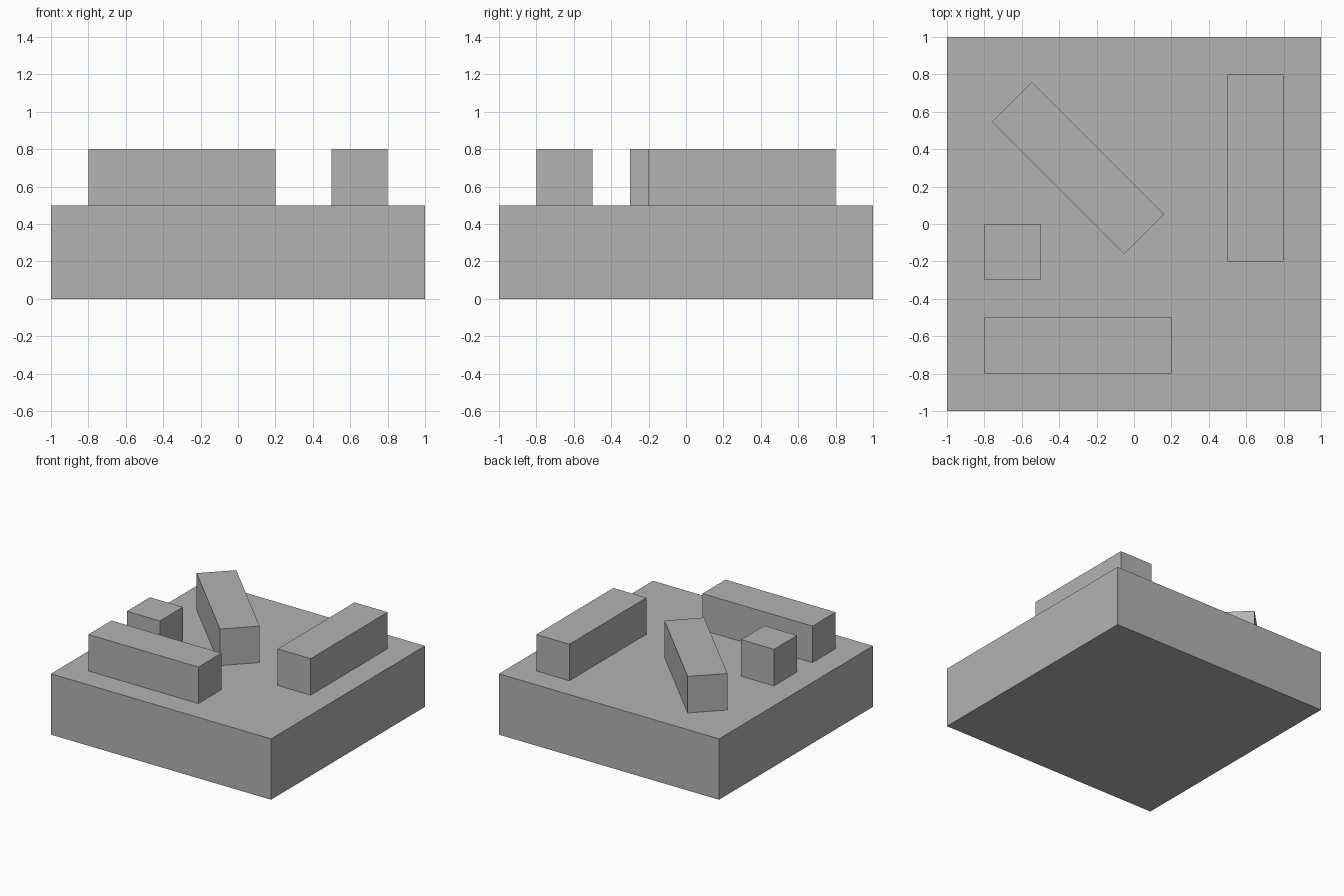
import bpy
from math import radians

# Remove the default cube
default = bpy.data.objects.get("Cube")
if default:
    bpy.data.objects.remove(default, do_unlink=True)

# Single plain grey
COLOUR = (0.45, 0.45, 0.45, 1)
grey = bpy.data.materials.new("plain_grey")
grey.use_nodes = True
grey.diffuse_color = COLOUR
shader = next(n for n in grey.node_tree.nodes if n.type == "BSDF_PRINCIPLED")
shader.inputs["Base Color"].default_value = COLOUR


def block(name, centre, size, bottom, turn=0):
    """Box resting at height bottom, turned about z by degrees."""
    x, y = centre
    bpy.ops.mesh.primitive_cube_add(
        size=1, location=(x, y, bottom + size[2] / 2), rotation=(0, 0, radians(turn)))
    ob = bpy.context.object
    ob.name = name
    ob.scale = size
    bpy.ops.object.transform_apply(location=False, rotation=False, scale=True)
    ob.data.materials.append(grey)
    return ob


# Square base slab
BASE_H = 0.5
block("base_slab", (0, 0), (2, 2, BASE_H), 0)

# Blocks standing on the slab, all of one square section
SECTION = 0.3
for name, centre, length, turn in (
    ("front_bar", (-0.3, -0.65), 1, 0),
    ("left_bar", (0.65, 0.3), 1, 90),
    ("diagonal_bar", (-0.3, 0.3), 1, -45),
    ("small_cube", (-0.65, -0.15), SECTION, 0),
):
    block(name, centre, (length, SECTION, SECTION), BASE_H, turn)
